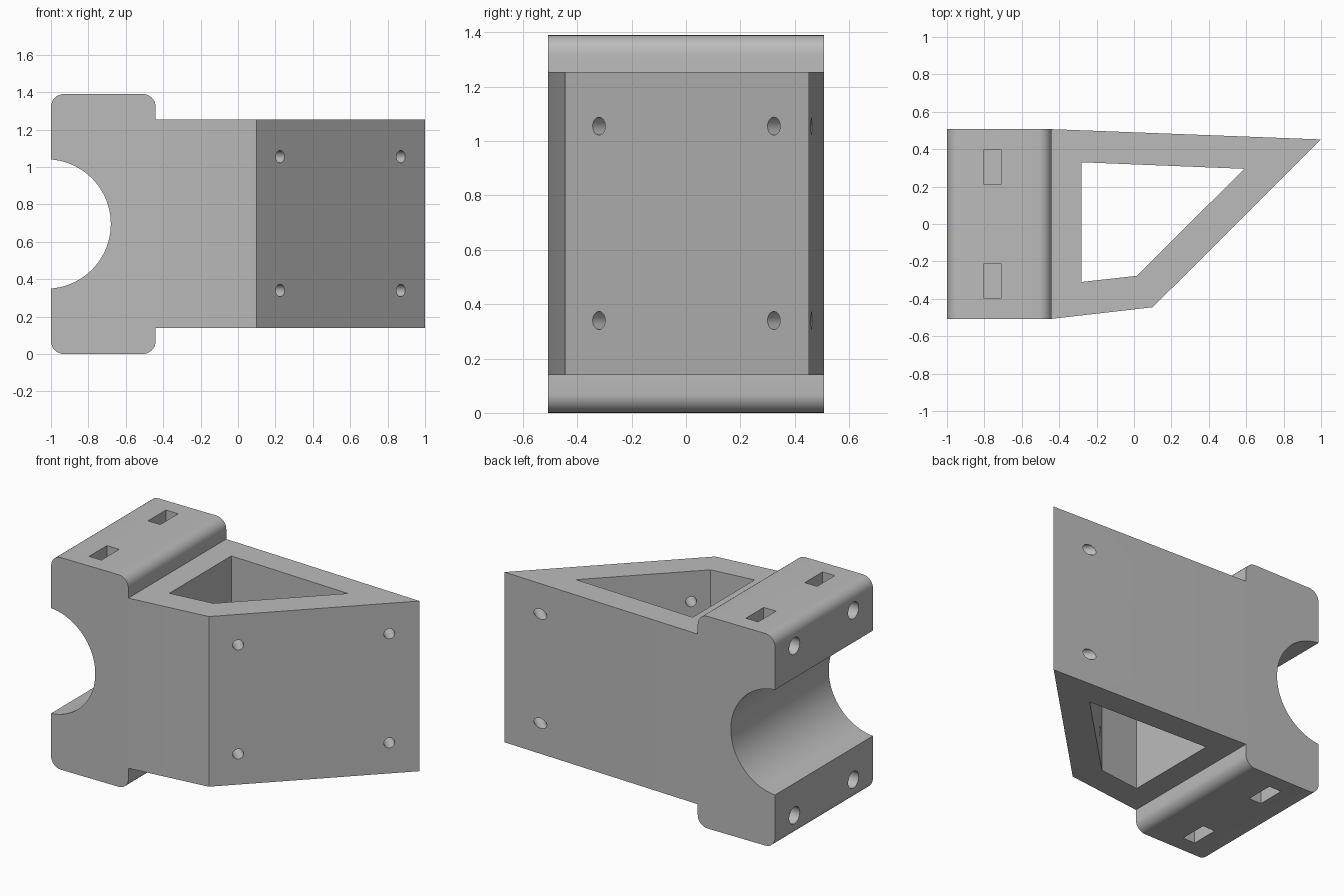
import bpy
import bmesh
from math import pi, sin, cos, radians
from mathutils import Matrix, Vector

cube = bpy.data.objects.get("Cube")
if cube:
    bpy.data.objects.remove(cube, do_unlink=True)

grey = bpy.data.materials.new("grey plastic")
grey.use_nodes = True
colour = (0.5, 0.5, 0.5, 1)
grey.diffuse_color = colour
grey.node_tree.nodes["Principled BSDF"].inputs["Base Color"].default_value = colour


def add_object(name, bm):
    bmesh.ops.recalc_face_normals(bm, faces=bm.faces)
    mesh = bpy.data.meshes.new(name)
    bm.to_mesh(mesh)
    bm.free()
    mesh.materials.append(grey)
    ob = bpy.data.objects.new(name, mesh)
    bpy.context.collection.objects.link(ob)
    return ob


def prism(name, points, sweep):
    """Extrude a closed 3D outline along the sweep vector."""
    bm = bmesh.new()
    face = bm.faces.new([bm.verts.new(p) for p in points])
    grown = bmesh.ops.extrude_face_region(bm, geom=[face], use_keep_orig=True)
    verts = [g for g in grown["geom"] if isinstance(g, bmesh.types.BMVert)]
    bmesh.ops.translate(bm, verts=verts, vec=sweep)
    return add_object(name, bm)


def rod(name, centre, direction, radius, length, sides=32):
    """Cylinder centred on a point, lying along a direction."""
    bm = bmesh.new()
    turn = Vector(direction).to_track_quat("Z", "Y").to_matrix().to_4x4()
    bmesh.ops.create_cone(bm, cap_ends=True, segments=sides, radius1=radius,
                          radius2=radius, depth=length,
                          matrix=Matrix.Translation(centre) @ turn)
    return add_object(name, bm)


def box(name, centre, size):
    bm = bmesh.new()
    bmesh.ops.create_cube(bm, size=1, matrix=Matrix.Translation(centre)
                          @ Matrix.Diagonal((*size, 1)))
    return add_object(name, bm)


def combine(target, other, operation):
    mod = target.modifiers.new(operation, "BOOLEAN")
    mod.operation = operation
    mod.solver = "EXACT"
    mod.object = other
    bpy.context.view_layer.objects.active = target
    bpy.ops.object.modifier_apply(modifier=mod.name)
    bpy.data.objects.remove(other, do_unlink=True)


MID, HALF, HEIGHT = 0.695, 0.507, 1.39

# Clamp block: rounded rectangle swept along y
r = 0.07
outline = []
corners = [(-0.44 - r, HEIGHT - r), (-1 + r, HEIGHT - r), (-1 + r, r), (-0.44 - r, r)]
for i, (cx, cz) in enumerate(corners):
    for k in range(9):
        a = (i + k / 8) * pi / 2
        outline.append((cx + r * cos(a), -HALF, cz + r * sin(a)))
body = prism("clamp_bracket", outline, (0, 2 * HALF, 0))

# Round pipe seat
combine(body, rod("seat_cutter", (-1.026, 0, MID), (0, 1, 0), 0.346, 2, 96), "DIFFERENCE")

# Nut slots and blind bolt holes, above and below, on both sides
for y in (-0.305, 0.305):
    for s in (-1, 1):
        slot = box("slot_cutter", (-0.757, y, MID + s * 0.615), (0.09, 0.185, 0.3))
        combine(body, slot, "DIFFERENCE")
        bolt = rod("bolt_cutter", (-0.9, y, MID + s * 0.555), (1, 0, 0), 0.055, 0.35)
        combine(body, bolt, "DIFFERENCE")

# Angled hollow arm
low, high = 0.14, 1.255
arm_plan = [(-0.5, 0.4), (-0.44, HALF), (1, 0.452), (0.1, -0.445), (-0.44, -HALF), (-0.5, -0.4)]
arm = prism("arm", [(x, y, low) for x, y in arm_plan], (0, 0, high - low))
well_plan = [(-0.28, 0.33), (0.59, 0.295), (0.015, -0.277), (-0.28, -0.31)]
well = prism("well_cutter", [(x, y, -0.1) for x, y in well_plan], (0, 0, 1.6))
combine(arm, well, "DIFFERENCE")

# Screw holes square to the sloping plate; the outer pair passes out the back
for x, y, length in ((0.225, -0.32, 0.6), (0.87, 0.324, 1)):
    for z in (0.34, 1.055):
        combine(arm, rod("screw_cutter", (x, y, z), (-1, 1, 0), 0.033, length), "DIFFERENCE")

combine(body, arm, "UNION")

# Smooth the curves, keep the edges sharp
bpy.ops.object.select_all(action="DESELECT")
body.select_set(True)
bpy.context.view_layer.objects.active = body
bpy.ops.object.shade_smooth_by_angle(angle=radians(30))
